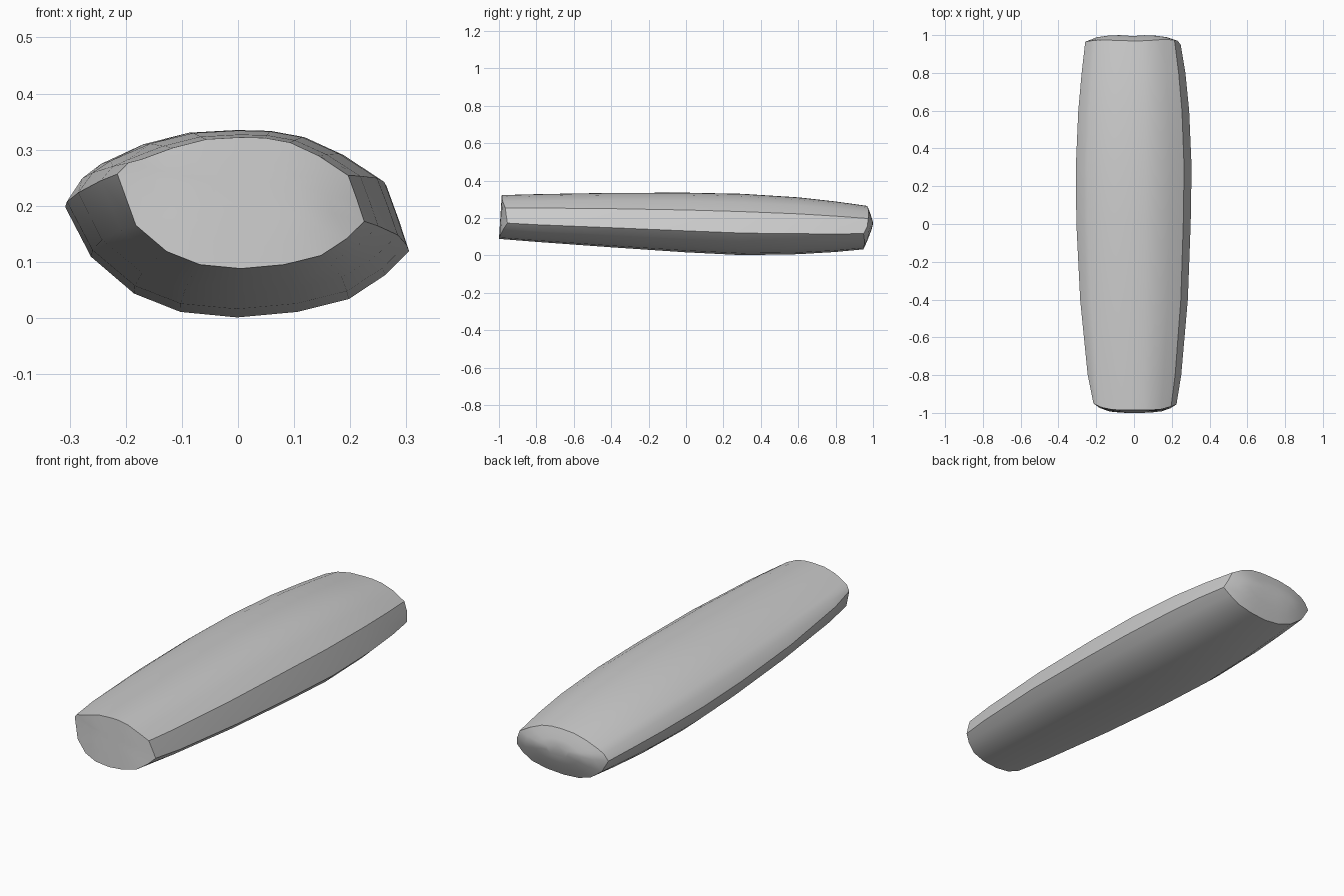
import bpy, bmesh, math

cube = bpy.data.objects.get("Cube")
if cube:
    bpy.data.objects.remove(cube, do_unlink=True)

stone = bpy.data.materials.new("stone_grey")
stone.use_nodes = True
stone.diffuse_color = (0.6, 0.6, 0.6, 1)
stone.node_tree.nodes["Principled BSDF"].inputs["Base Color"].default_value = (0.6, 0.6, 0.6, 1)

# Cross-section: u runs across (-1..1), v runs from underside to top (0..1)
SECTION = [(-1, .6), (-.91, .73), (-.8, .81), (-.55, .92), (-.28, .985), (0, 1),
           (.2, .995), (.4, .96), (.63, .86), (.87, .71), (.94, .53), (1, .36),
           (.86, .23), (.65, .1), (.35, .03), (0, 0), (-.33, .03), (-.6, .13), (-.85, .33)]

# Stations along the length: y, left x, right x, bottom z, top z
STATIONS = [(-1, -.215, .225, .088, .322), (-.8, -.245, .25, .072, .327),
            (-.4, -.285, .285, .043, .334), (0, -.305, .3, .016, .335),
            (.3, -.308, .305, .001, .329), (.6, -.295, .292, .006, .31),
            (.8, -.277, .272, .018, .288), (1, -.258, .247, .032, .264)]
CENTRE_V = .6


def front_depth(u, v):
    return -1 + .04 * u ** 4 + .015 * v


def back_depth(u, v):
    return 1 - .1 * abs(v - CENTRE_V) ** 1.3 - .035 * u ** 4


bm = bmesh.new()


def ring(station, scale=1, depth=None):
    """One loop of the section, optionally shrunk towards its centre to form an end."""
    y, left, right, low, high = station
    verts = []
    for u, v in SECTION:
        # the upper left edge climbs towards the front
        if u < -.75 and v > .5:
            v += .12 * max(0, -y) ** 2 * (-u - .75) / .25
        u, v = u * scale, CENTRE_V + (v - CENTRE_V) * scale
        x = (left + right) / 2 + u * (right - left) / 2
        verts.append(bm.verts.new((x, depth(u, v) if depth else y, low + v * (high - low))))
    return verts


# Loft the front end, body and back end as one closed skin
SHRINK = (.25, .5, .75, 1)
rings = [ring(STATIONS[0], s, front_depth) for s in SHRINK]
rings += [ring(s) for s in STATIONS[1:-1]]
rings += [ring(STATIONS[-1], s, back_depth) for s in reversed(SHRINK)]
count = len(SECTION)
for a, b in zip(rings, rings[1:]):
    for i in range(count):
        j = (i + 1) % count
        bm.faces.new((a[i], a[j], b[j], b[i]))
bm.faces.new(rings[0])
bm.faces.new(rings[-1])
bmesh.ops.recalc_face_normals(bm, faces=bm.faces)

mesh = bpy.data.meshes.new("stone_bar")
bm.to_mesh(mesh)
bm.free()
mesh.materials.append(stone)
bar = bpy.data.objects.new("stone_bar", mesh)
bpy.context.collection.objects.link(bar)

# Smooth the curved faces and keep the edge lines crisp
bpy.ops.object.select_all(action='DESELECT')
bar.select_set(True)
bpy.context.view_layer.objects.active = bar
bpy.ops.object.shade_smooth_by_angle(angle=math.radians(30))
